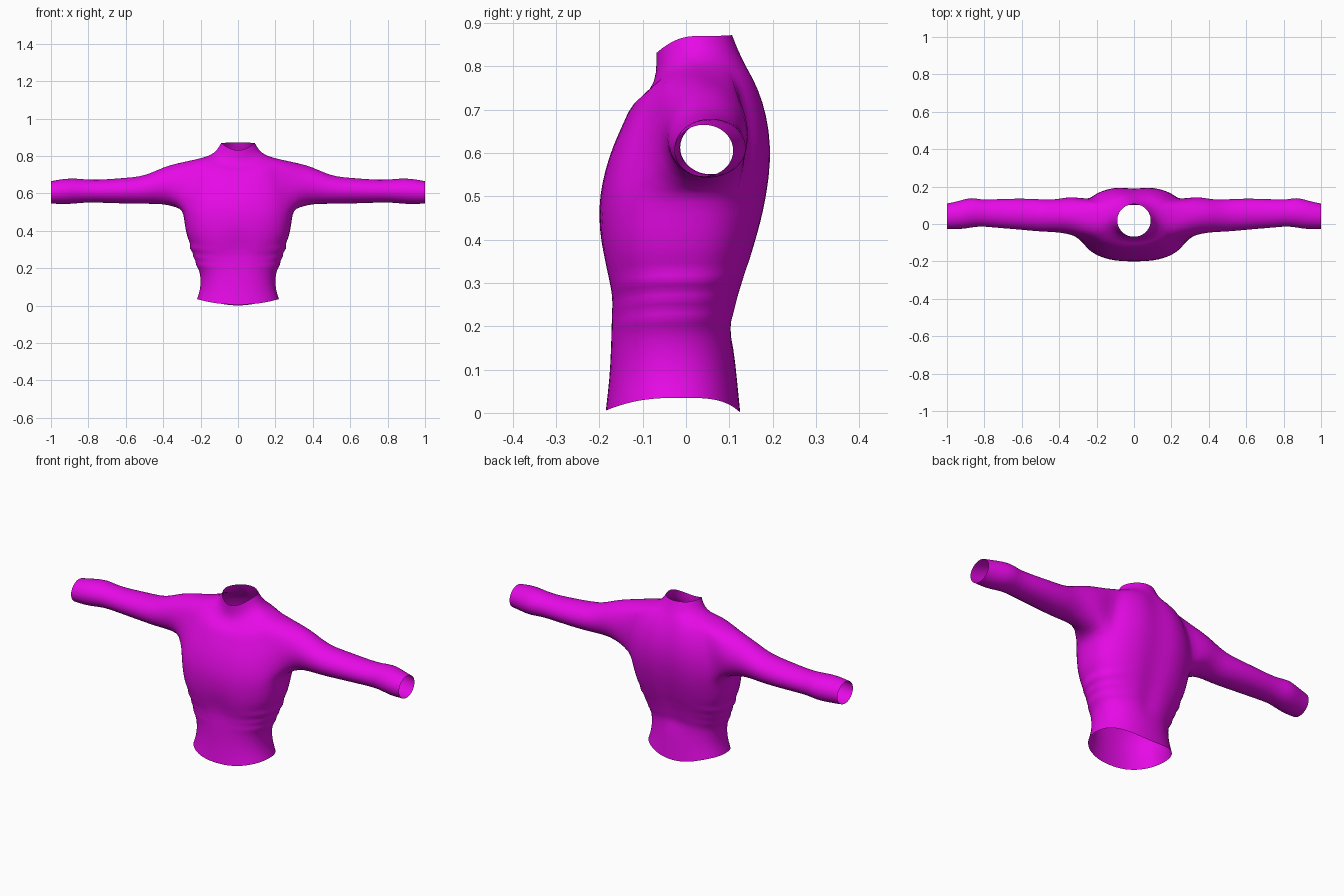
import bpy, bmesh, math

COLS = 32                 # columns around the torso
HALF = 3                  # armhole reaches this many columns either side of the flank

# Torso rings: z front, z side, z back, half width, y front, y back, roundness
RINGS = [
    (0.005, 0.035, 0.000, 0.220, -0.186, 0.126, 0.90),
    (0.080, 0.090, 0.080, 0.201, -0.177, 0.118, 0.90),
    (0.145, 0.150, 0.150, 0.200, -0.174, 0.111, 0.90),
    (0.185, 0.195, 0.200, 0.210, -0.173, 0.108, 0.90),
    (0.205, 0.218, 0.225, 0.229, -0.173, 0.115, 0.88),
    (0.225, 0.240, 0.250, 0.226, -0.173, 0.121, 0.88),
    (0.245, 0.262, 0.275, 0.244, -0.174, 0.127, 0.87),
    (0.265, 0.283, 0.300, 0.240, -0.176, 0.135, 0.87),
    (0.290, 0.305, 0.325, 0.263, -0.181, 0.142, 0.85),
    (0.315, 0.330, 0.350, 0.254, -0.187, 0.151, 0.83),
    (0.345, 0.360, 0.375, 0.271, -0.193, 0.159, 0.82),
    (0.395, 0.410, 0.415, 0.282, -0.200, 0.171, 0.80),
    (0.450, 0.460, 0.460, 0.289, -0.202, 0.183, 0.80),
    (0.500, 0.510, 0.510, 0.297, -0.200, 0.193, 0.80),   # armpit
    (0.560, 0.580, 0.580, 0.287, -0.188, 0.202, 0.80),
    (0.620, 0.650, 0.650, 0.270, -0.168, 0.199, 0.80),
    (0.672, 0.715, 0.720, 0.247, -0.143, 0.184, 0.82),
    (0.715, 0.783, 0.775, 0.215, -0.126, 0.160, 0.85),   # top of shoulder
    (0.742, 0.802, 0.805, 0.148, -0.080, 0.137, 0.95),
    (0.785, 0.832, 0.835, 0.110, -0.068, 0.121, 1.00),
    (0.830, 0.870, 0.872, 0.090, -0.069, 0.107, 1.00),   # neck rim
]
ROW0, ROW1 = 13, 17       # rows spanned by each armhole

# Arm stations: x, y front, y back, z low, z high
ARM = [
    (0.330, -0.058, 0.150, 0.525, 0.762),
    (0.400, -0.046, 0.135, 0.542, 0.740),
    (0.460, -0.043, 0.130, 0.543, 0.712),
    (0.520, -0.040, 0.135, 0.543, 0.690),
    (0.620, -0.030, 0.138, 0.545, 0.682),
    (0.750, -0.020, 0.133, 0.550, 0.672),
    (0.820, -0.012, 0.130, 0.550, 0.675),
    (0.870, -0.020, 0.145, 0.545, 0.681),
    (0.930, -0.030, 0.125, 0.540, 0.679),
    (1.000, -0.027, 0.110, 0.545, 0.666),
]


def power(v, e):
    return math.copysign(abs(v) ** e, v)


def torso_point(ring, k):
    zf, zs, zb, w, yf, yb, e = ring
    t = 2 * math.pi * k / COLS
    c, s = math.cos(t), math.sin(t)
    x = w * power(c, e)
    y = (yf + yb) / 2 + (yb - yf) / 2 * power(s, e)
    z = zs + ((zb - zs) * s ** 4 if s > 0 else (zf - zs) * s ** 2)
    # spine groove on the back
    if s > 0 and 0.15 < zs < 0.8:
        y -= 0.014 * math.exp(-(x / 0.04) ** 2)
    # hollow below the breastbone
    if s < 0:
        y += 0.012 * math.exp(-(x / 0.06) ** 2 - ((z - 0.32) / 0.07) ** 2)
    return x, y, z


def in_armhole(row, k):
    side = min((k - c) % COLS for c in (-HALF, COLS // 2 - HALF))
    return ROW0 <= row < ROW1 and side < 2 * HALF


bm = bmesh.new()

# Torso wall, open at waist and neck, with armholes left out
grid = [[bm.verts.new(torso_point(r, k)) for k in range(COLS)] for r in RINGS]
for row in range(len(RINGS) - 1):
    for k in range(COLS):
        if not in_armhole(row, k):
            n = (k + 1) % COLS
            bm.faces.new((grid[row][k], grid[row][n], grid[row + 1][n], grid[row + 1][k]))

# Sleeves grown from the armhole edges
for sign in (1, -1):
    def col(k):
        return k % COLS if sign > 0 else (COLS // 2 - k) % COLS
    path = [(ROW0, k) for k in range(-HALF, HALF)]
    path += [(r, HALF) for r in range(ROW0, ROW1)]
    path += [(ROW1, k) for k in range(HALF, -HALF, -1)]
    path += [(r, -HALF) for r in range(ROW1, ROW0, -1)]
    loop = [grid[r][col(k)] for r, k in path]
    count = len(loop)
    for x, y0, y1, z0, z1 in ARM:
        ring = []
        for i in range(count):
            a = -math.pi / 2 + 2 * math.pi * (i - HALF) / count
            ring.append(bm.verts.new((sign * x,
                                      (y0 + y1) / 2 + (y1 - y0) / 2 * math.cos(a),
                                      (z0 + z1) / 2 + (z1 - z0) / 2 * math.sin(a))))
        for i in range(count):
            j = (i + 1) % count
            bm.faces.new((loop[i], loop[j], ring[j], ring[i]))
        loop = ring

bm.verts.ensure_lookup_table()
for v in [v for v in bm.verts if not v.link_faces]:
    bm.verts.remove(v)
bmesh.ops.recalc_face_normals(bm, faces=bm.faces)
# make sure the wall faces outward
front = min(bm.faces, key=lambda f: f.calc_center_median().y)
if front.normal.y > 0:
    bmesh.ops.reverse_faces(bm, faces=bm.faces)

mesh = bpy.data.meshes.new("torso_shell")
bm.to_mesh(mesh)
bm.free()
torso = bpy.data.objects.new("torso_shell", mesh)
bpy.context.collection.objects.link(torso)

magenta = bpy.data.materials.new("magenta")
magenta.diffuse_color = (0.8, 0.003, 0.8, 1)
mesh.materials.append(magenta)

# Smooth skin
mesh.polygons.foreach_set("use_smooth", [True] * len(mesh.polygons))
sub = torso.modifiers.new("smooth", 'SUBSURF')
sub.levels = sub.render_levels = 1
